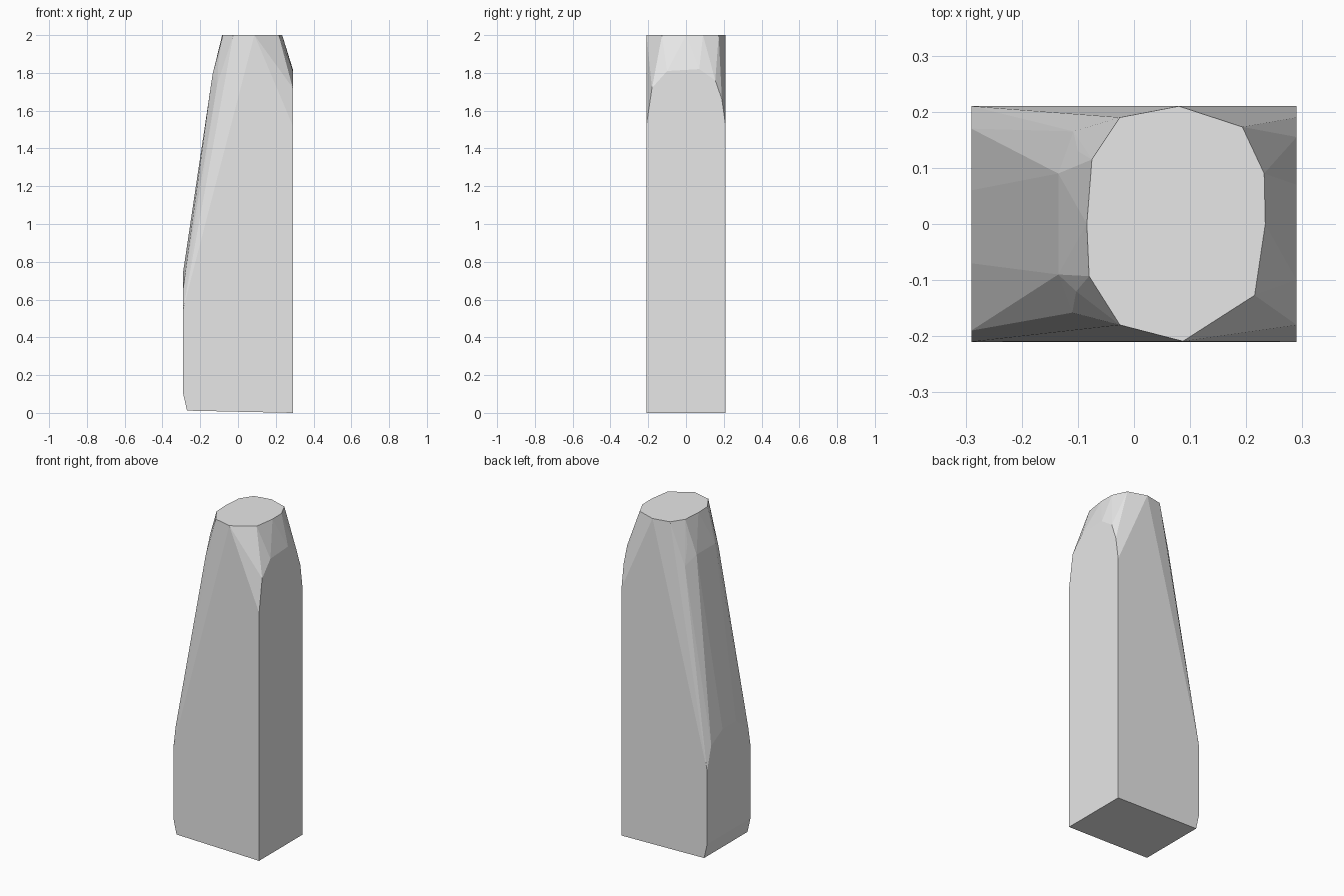
import bpy
import bmesh

if "Cube" in bpy.data.objects:
    bpy.data.objects.remove(bpy.data.objects["Cube"])

stone = bpy.data.materials.new("light_grey")
stone.diffuse_color = (0.8, 0.8, 0.8, 1.0)
stone.use_nodes = True
stone.node_tree.nodes["Principled BSDF"].inputs["Base Color"].default_value = stone.diffuse_color

HALF_X, HALF_Y = 0.29, 0.21
points = []

# Square foot with a small chamfer along the left edge, and the shoulder corners
for side in (-HALF_Y, HALF_Y):
    points += [(HALF_X, side, 0.0), (-0.27, side, 0.012), (-HALF_X, side, 0.10),
               (-HALF_X, side, 0.55), (HALF_X, side, 1.52)]

# Top edge of the upright left face, where the long slope begins
points += [(-HALF_X, y, z) for y, z in
           ((-0.19, 0.66), (-0.07, 0.75), (0.06, 0.75), (0.17, 0.69))]

# Rounded top edge of the upright right face
points += [(HALF_X, y, z) for y, z in
           ((-0.18, 1.72), (-0.10, 1.81), (0.07, 1.82), (0.155, 1.76), (0.19, 1.66))]

# Bend in the left slope just below the top
points += [(-0.135, -0.09, 1.79), (-0.135, 0.09, 1.79),
           (-0.103, -0.12, 1.87), (-0.10, 0.13, 1.86),
           (-0.11, -0.158, 1.74), (-0.108, 0.165, 1.74)]

# Flat irregular top
points += [(x, y, 2.0) for x, y in
           ((-0.075, 0.115), (-0.025, 0.19), (0.08, 0.21), (0.193, 0.173),
            (0.232, 0.09), (0.234, 0.0), (0.215, -0.127), (0.087, -0.209),
            (-0.025, -0.18), (-0.08, -0.093), (-0.084, 0.0))]

# Wrap the points in one faceted convex block
bm = bmesh.new()
for p in points:
    bm.verts.new(p)
bmesh.ops.convex_hull(bm, input=bm.verts[:])
loose = [v for v in bm.verts if not v.link_faces]
bmesh.ops.delete(bm, geom=loose, context='VERTS')
bmesh.ops.dissolve_limit(bm, angle_limit=0.005, verts=bm.verts[:], edges=bm.edges[:])
bmesh.ops.recalc_face_normals(bm, faces=bm.faces[:])

mesh = bpy.data.meshes.new("standing_stone")
bm.to_mesh(mesh)
bm.free()
mesh.materials.append(stone)
block = bpy.data.objects.new("standing_stone", mesh)
bpy.context.collection.objects.link(block)
